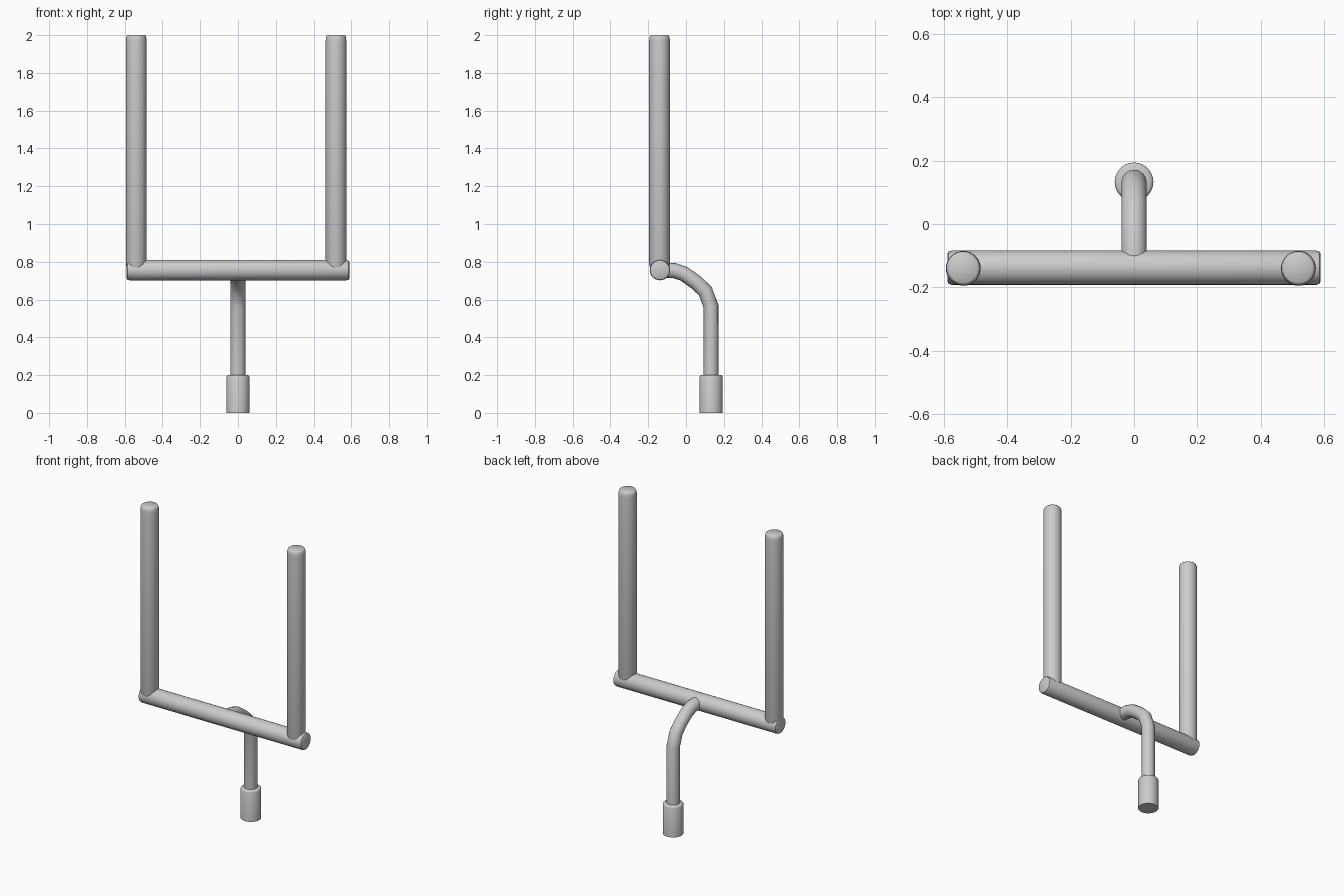
import bpy, math

if "Cube" in bpy.data.objects:
    bpy.data.objects.remove(bpy.data.objects["Cube"])


def finish(obj, name):
    obj.name = name
    bpy.ops.object.select_all(action='DESELECT')
    obj.select_set(True)
    bpy.context.view_layer.objects.active = obj
    bpy.ops.object.shade_smooth_by_angle(angle=math.radians(40))


def lathe(name, profile, loc, rot=(0, 0, 0), sides=32):
    """Closed round part from (radius, height) pairs, bottom to top."""
    verts, faces = [], []
    for r, z in profile:
        for i in range(sides):
            a = 2 * math.pi * i / sides
            verts.append((r * math.cos(a), r * math.sin(a), z))
    for k in range(len(profile) - 1):
        for i in range(sides):
            j = (i + 1) % sides
            faces.append((k * sides + i, k * sides + j,
                          (k + 1) * sides + j, (k + 1) * sides + i))
    faces.append(tuple(reversed(range(sides))))
    top = (len(profile) - 1) * sides
    faces.append(tuple(range(top, top + sides)))
    mesh = bpy.data.meshes.new(name)
    mesh.from_pydata(verts, [], faces)
    obj = bpy.data.objects.new(name, mesh)
    bpy.context.collection.objects.link(obj)
    obj.location, obj.rotation_euler = loc, rot
    finish(obj, name)
    return obj


# Crossbar with softly rounded ends
BAR_Y, BAR_Z = -0.138, 0.756
lathe("crossbar",
      [(0.044, -0.589), (0.051, -0.585), (0.054, -0.575),
       (0.054, 0.575), (0.051, 0.585), (0.044, 0.589)],
      (0, BAR_Y, BAR_Z), (0, math.pi / 2, 0))

# Two uprights with rounded tops, seated in the crossbar
for side, x in (("left", -0.539), ("right", 0.519)):
    lathe(side + "_upright",
          [(0.048, 0.762), (0.055, 0.785), (0.055, 1.965),
           (0.0535, 1.985), (0.050, 1.996), (0.045, 2.0)],
          (x, BAR_Y - 0.002, 0))

# Gooseneck support post
curve = bpy.data.curves.new("support_post", 'CURVE')
curve.dimensions = '3D'
curve.bevel_depth = 0.04
curve.bevel_resolution = 6
curve.use_fill_caps = True
path = [(0.132, 0.15), (0.132, 0.565), (0.102, 0.645),
        (0.052, 0.692), (-0.012, 0.737), (-0.062, 0.753), (-0.135, 0.757)]
spline = curve.splines.new('POLY')
spline.points.add(len(path) - 1)
for p, (y, z) in zip(spline.points, path):
    p.co = (0, y, z, 1)
post = bpy.data.objects.new("support_post", curve)
bpy.context.collection.objects.link(post)
bpy.ops.object.select_all(action='DESELECT')
post.select_set(True)
bpy.context.view_layer.objects.active = post
bpy.ops.object.convert(target='MESH')
finish(bpy.context.view_layer.objects.active, "support_post")

# Padded base sleeve
lathe("base_sleeve",
      [(0.061, 0), (0.061, 0.19), (0.058, 0.197), (0.051, 0.201)],
      (0, 0.133, 0))
